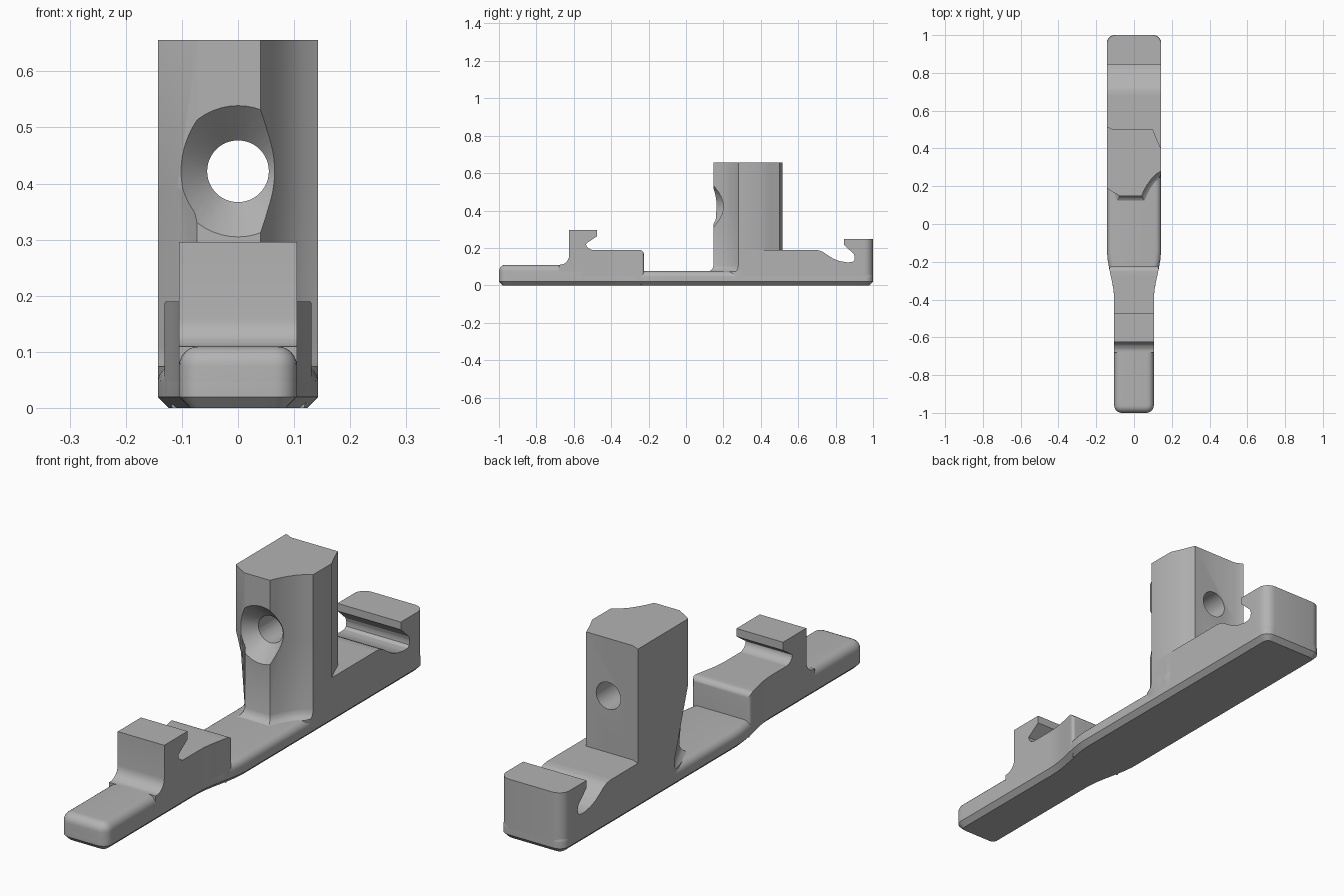
import bpy, bmesh, math
from mathutils import Vector, Matrix

if "Cube" in bpy.data.objects:
    bpy.data.objects.remove(bpy.data.objects["Cube"])

grey = bpy.data.materials.new("plain grey")
grey.use_nodes = True
grey.diffuse_color = (0.45, 0.45, 0.45, 1)
grey.node_tree.nodes["Principled BSDF"].inputs["Base Color"].default_value = (0.45, 0.45, 0.45, 1)


def add_object(name, bm):
    bmesh.ops.recalc_face_normals(bm, faces=bm.faces)
    mesh = bpy.data.meshes.new(name)
    bm.to_mesh(mesh)
    bm.free()
    obj = bpy.data.objects.new(name, mesh)
    bpy.context.collection.objects.link(obj)
    mesh.materials.append(grey)
    return obj


def loft(name, rings):
    """Skin a list of equal-length closed rings and cap both ends."""
    bm = bmesh.new()
    rows = [[bm.verts.new(p) for p in ring] for ring in rings]
    n = len(rows[0])
    for low, high in zip(rows, rows[1:]):
        for i in range(n):
            j = (i + 1) % n
            bm.faces.new((low[i], low[j], high[j], high[i]))
    bm.faces.new(rows[0][::-1])
    bm.faces.new(rows[-1])
    return add_object(name, bm)


def inset(points, amount):
    """Offset a counter-clockwise outline inwards."""
    pts = [Vector(p) for p in points]
    result = []
    for i, p in enumerate(pts):
        a = (p - pts[i - 1]).normalized()
        b = (pts[(i + 1) % len(pts)] - p).normalized()
        na, nb = Vector((a.y, -a.x)), Vector((b.y, -b.x))
        result.append(p - (na + nb) * amount / max(1 + na.dot(nb), 0.4))
    return result


def half_width(y):
    t = min(max((y + 0.40) / 0.26, 0), 1)
    return 0.105 + 0.038 * t * t * (3 - 2 * t)


def outline(y0, y1, r0, r1, steps=6, spans=24):
    """Plan of the bar between two stations, with rounded end corners."""
    side = []
    for k in range(steps if r0 else 0):
        a = k / steps * math.pi / 2
        y = y0 + r0 * (1 - math.cos(a))
        side.append((half_width(y) - r0 * (1 - math.sin(a)), y))
    for k in range(spans + 1):
        y = y0 + r0 + (y1 - r1 - y0 - r0) * k / spans
        side.append((half_width(y), y))
    for k in range(steps if r1 else 0):
        a = (k + 1) / steps * math.pi / 2
        y = y1 - r1 * (1 - math.sin(a))
        side.append((half_width(y) - r1 * (1 - math.cos(a)), y))
    return side + [(-x, y) for x, y in reversed(side)]


def slab(name, plan, top, r=0):
    """Plan extruded upwards: chamfered underside, optional rounded top rim."""
    levels = [(0, 0.02), (0.02, 0)]
    if r:
        for k in range(7):
            a = k / 6 * math.pi / 2
            levels.append((top - r * (1 - math.sin(a)), r * (1 - math.cos(a))))
    else:
        levels.append((top, 0))
    return loft(name, [[(p.x, p.y, z) for p in inset(plan, d)] for z, d in levels])


def combine(obj, cutter, operation):
    mod = obj.modifiers.new("cut", "BOOLEAN")
    mod.operation, mod.solver, mod.object = operation, "EXACT", cutter
    bpy.context.view_layer.update()
    bpy.ops.object.select_all(action="DESELECT")
    bpy.context.view_layer.objects.active = obj
    obj.select_set(True)
    bpy.ops.object.modifier_apply(modifier=mod.name)
    bpy.data.objects.remove(cutter)


def side_cut(obj, profile):
    """Keep only the part of obj inside a y-z profile."""
    cutter = loft("profile_cutter", [[(x, y, z) for y, z in profile] for x in (-0.3, 0.3)])
    combine(obj, cutter, "INTERSECT")


def arc(cy, cz, r, start, end, steps=6):
    return [(cy + r * math.cos(math.radians(start + (end - start) * k / steps)),
             cz + r * math.sin(math.radians(start + (end - start) * k / steps)))
            for k in range(steps + 1)]


# Long base bar and the raised front tongue
base = slab("base_bar", outline(-1, 1, 0.04, 0.04, spans=50), 0.076, 0.03)
tongue = slab("front_tongue", outline(-1, -0.55, 0.04, 0), 0.11, 0.035)

# Front block with its rear-facing hook
front = slab("front_hook_block", outline(-0.68, -0.225, 0, 0.015), 0.4)
side_cut(front, [(-0.7, -0.1), (-0.2, -0.1), (-0.2, 0.14), (-0.225, 0.165)]
         + arc(-0.25, 0.165, 0.025, 15, 90)
         + [(-0.505, 0.19), (-0.522, 0.198), (-0.532, 0.21), (-0.535, 0.222),
            (-0.475, 0.263), (-0.475, 0.296), (-0.625, 0.296)]
         + arc(-0.675, 0.16, 0.05, 0, -90) + [(-0.7, 0.11)])

# Rear block with its scooped, forward-facing hook
rear = slab("rear_hook_block", outline(0.3, 1, 0, 0.045), 0.4)
side_cut(rear, [(0.25, -0.1), (1.1, -0.1), (1.1, 0.247), (0.845, 0.247), (0.845, 0.216),
                (0.897, 0.168), (0.902, 0.15), (0.9, 0.133), (0.888, 0.124), (0.86, 0.123),
                (0.82, 0.13), (0.785, 0.144), (0.755, 0.163), (0.735, 0.177),
                (0.715, 0.186), (0.69, 0.19), (0.25, 0.19)])

# Upright post: faceted left front, hollowed right front, flared foot
shared = [(-0.073, 0.148), (0.04, 0.148), (0.053, 0.178), (0.07, 0.208), (0.09, 0.236),
          (0.115, 0.262), (0.143, 0.28), (0.143, 0.40), (0.122, 0.445), (0.10, 0.5),
          (-0.11, 0.5), (-0.143, 0.515)]
upper = [(-0.143, 0.19), (-0.11, 0.168)] + shared
lower = [(-0.143, 0.28), (-0.10, 0.215)] + shared


def flare(points, amount):
    moved = inset(points, -amount)
    return [(min(max(m.x, -0.143), 0.143), m.y) if p[1] < 0.29 else p
            for p, m in zip(points, moved)]


levels = [(0.04, flare(lower, 0.03)), (0.074, flare(lower, 0.028)),
          (0.082, flare(lower, 0.013)), (0.092, flare(lower, 0.005)),
          (0.108, lower), (0.39, upper), (0.656, upper)]
post = loft("upright_post", [[(x, y, z) for x, y in ring] for z, ring in levels])


# Countersunk hole through the post
def hole(y0, y1, r0, r1):
    rings = [[(r * math.cos(k * math.pi / 24), y, 0.422 + r * math.sin(k * math.pi / 24))
              for k in range(48)] for y, r in ((y0, r0), (y1, r1))]
    combine(post, loft("hole_cutter", rings), "DIFFERENCE")


hole(0.0, 0.7, 0.055, 0.055)
hole(0.1, 0.212, 0.165, 0.053)

# Smooth the rounded areas and keep crisp edges
bpy.ops.object.select_all(action="DESELECT")
for obj in (base, tongue, front, rear, post):
    obj.select_set(True)
bpy.context.view_layer.objects.active = base
bpy.ops.object.shade_smooth_by_angle(angle=math.radians(28))
